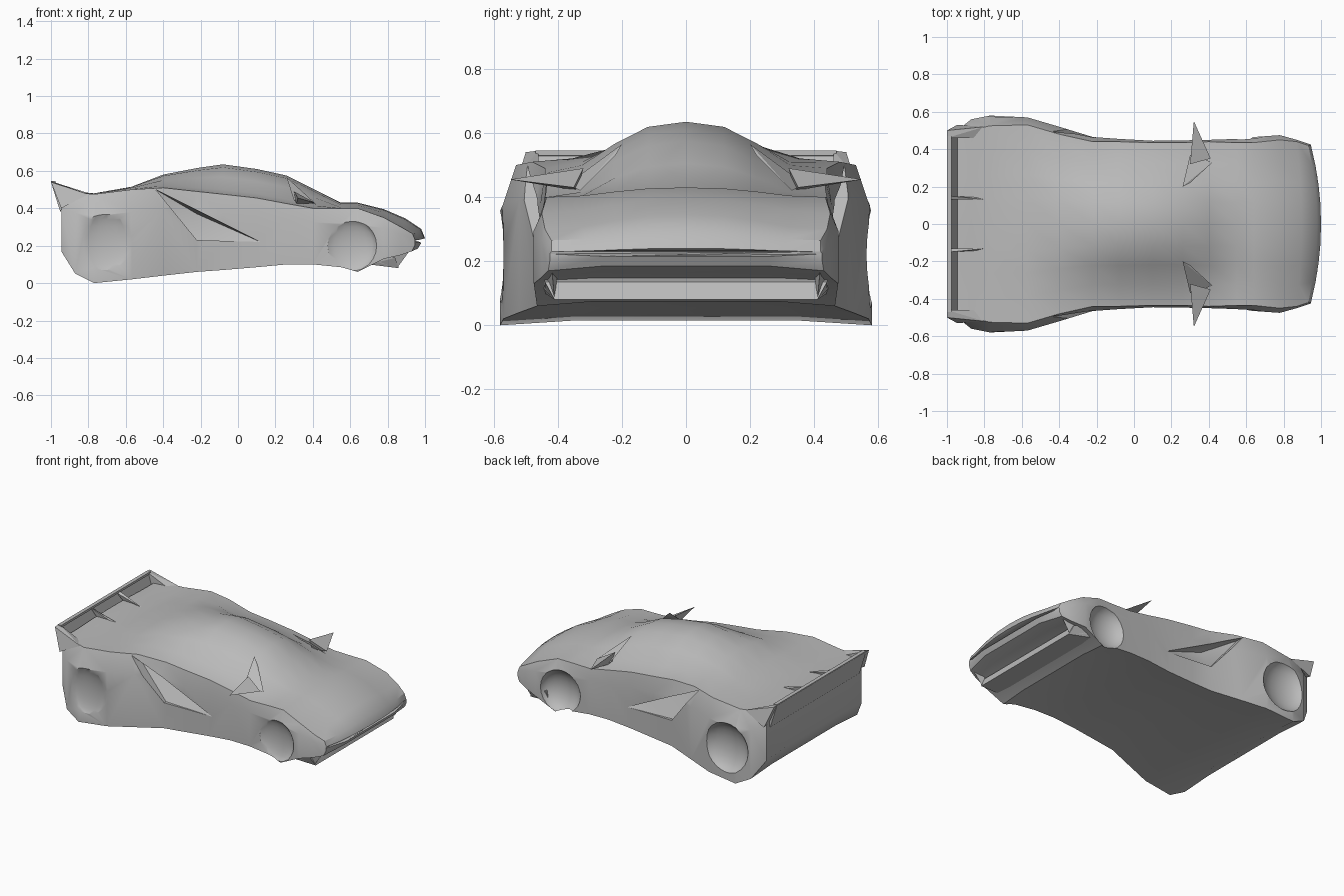
import bpy, bmesh
from mathutils import Vector

if "Cube" in bpy.data.objects:
    bpy.data.objects.remove(bpy.data.objects["Cube"])

grey = bpy.data.materials.new("body grey")
grey.use_nodes = True
colour = (0.5, 0.5, 0.5, 1)
grey.diffuse_color = colour
grey.node_tree.nodes["Principled BSDF"].inputs["Base Color"].default_value = colour


def add_object(name, bm):
    bmesh.ops.recalc_face_normals(bm, faces=bm.faces)
    mesh = bpy.data.meshes.new(name)
    bm.to_mesh(mesh)
    bm.free()
    mesh.materials.append(grey)
    obj = bpy.data.objects.new(name, mesh)
    bpy.context.collection.objects.link(obj)
    return obj


def hull(name, points):
    bm = bmesh.new()
    for p in points:
        bm.verts.new(p)
    found = bmesh.ops.convex_hull(bm, input=bm.verts)
    loose = [v for v in bm.verts if not v.link_faces]
    bmesh.ops.delete(bm, geom=loose, context="VERTS")
    return add_object(name, bm)


def select(obj):
    bpy.ops.object.select_all(action="DESELECT")
    obj.select_set(True)
    bpy.context.view_layer.objects.active = obj


def cut(target, cutter):
    cutter.hide_render = True
    mod = target.modifiers.new("cut", "BOOLEAN")
    mod.operation = "DIFFERENCE"
    mod.solver = "EXACT"
    mod.object = cutter
    select(target)
    bpy.ops.object.modifier_apply(modifier=mod.name)
    bpy.data.objects.remove(cutter)


# Body stations, tail to nose: x, floor z, half width, shoulder half width, shoulder z, top z
stations = [
    (-.945, .17, .50, .47, .48, .49),
    (-.87, .05, .56, .50, .485, .49),
    (-.77, .00, .58, .525, .475, .48),
    (-.57, .02, .57, .53, .50, .515),
    (-.40, .04, .52, .48, .51, .58),
    (-.22, .06, .465, .44, .49, .615),
    (-.08, .07, .455, .44, .475, .635),
    (.10, .085, .445, .435, .455, .61),
    (.26, .10, .447, .435, .425, .575),
    (.40, .10, .45, .44, .40, .505),
    (.55, .085, .455, .435, .40, .43),
    (.64, .06, .465, .435, .40, .43),
    (.78, .13, .475, .45, .35, .395),
    (.87, .15, .45, .44, .30, .345),
    (.93, .17, .43, .42, .265, .29),
    (.945, .20, .425, .42, .23, .24),
]


def section(x, floor, w, ws, zs, zt):
    half = [(w * .6, floor + .015), (w, floor), (w, floor + .75 * (zs - floor)), (ws, zs)]
    half += [(ws * a, zs + b * (zt - zs)) for a, b in ((.74, .15), (.5, .58), (.27, .9))]
    ring = half + [(0, zt)] + [(-y, z) for y, z in reversed(half)]
    # The nose bows forward towards the middle
    bow = .055 * max(0, (x - .8) / .145)
    return [(x + bow * (1 - (y / w) ** 2), y, z) for y, z in ring]


bm = bmesh.new()
rings = [[bm.verts.new(p) for p in section(*s)] for s in stations]
for a, b in zip(rings, rings[1:]):
    for i in range(len(a)):
        j = (i + 1) % len(a)
        bm.faces.new((a[i], a[j], b[j], b[i]))
for end in (rings[0], rings[-1]):
    bm.faces.new(end)
bmesh.ops.triangulate(bm, faces=[f for f in bm.faces if len(f.verts) > 4])
body = add_object("car_body", bm)

# Side intakes: triangular pockets that deepen to a point
intake = [(-.44, .50), (.12, .22), (-.22, .23)]
for side in (1, -1):
    points = [(x, side * y, z) for x, z in intake for y in (.445, .7)]
    points.append((-.22, side * .37, .37))
    cut(body, hull("intake_cutter", points))

# Hollow wheel arches: shallow bowls in each flank
for x, y, z, r in ((-.70, .60, .22, .17), (.60, .48, .20, .145)):
    for side, depth in ((1, .09), (-1, .05)):
        bm = bmesh.new()
        bmesh.ops.create_uvsphere(bm, u_segments=20, v_segments=12, radius=1)
        bmesh.ops.scale(bm, vec=Vector((r, depth, r)), verts=bm.verts)
        bmesh.ops.translate(bm, vec=Vector((x, side * y, z)), verts=bm.verts)
        cut(body, add_object("arch_cutter", bm))

select(body)
bpy.ops.object.shade_smooth_by_angle(angle=.6)

# Front lip below the nose, with raised corners
hull("front_lip", [(x, s * y, z) for s in (1, -1) for x, y, z in
                   ((.70, .44, .10), (.86, .41, .08), (.84, .44, .135), (.72, .45, .17))])
for side, word in ((1, "left"), (-1, "right")):
    hull(word + "_lip_corner", [(x, side * y, z) for x, y, z in
                                ((.80, .46, .26), (.72, .45, .12), (.85, .41, .08),
                                 (.93, .42, .19), (.84, .40, .17))])
    # Door mirrors: thin spikes pointing outwards
    hull(word + "_mirror", [(x, side * y, z) for x, y, z in
                            ((.30, .32, .49), (.41, .35, .43), (.32, .55, .455), (.31, .34, .42))])
    # Window pillar blades
    hull(word + "_pillar", [(x, side * y, z) for x, y, z in
                            ((.26, .20, .565), (.30, .37, .44), (.42, .33, .42), (.30, .22, .53))])
    # Spoiler end plates and inner struts
    hull(word + "_spoiler_end", [(x, side * y, z) for x, y, z in
                                 ((-1, .46, .545), (-1, .50, .54), (-.945, .53, .40),
                                  (-.945, .46, .42), (-.80, .52, .475), (-.86, .46, .485))])
    hull(word + "_spoiler_strut", [(x, side * y, z) for x, y, z in
                                   ((-.985, .15, .54), (-.985, .13, .53), (-.94, .14, .48),
                                    (-.79, .13, .478), (-.80, .14, .47))])

# Spoiler bar and the sloping panel that carries it
hull("spoiler_bar", [(x, s * .47, z) for s in (1, -1) for x, z in
                     ((-1, .545), (-.975, .545), (-.975, .53), (-.995, .525))])
hull("rear_panel", [(x, s * .47, z) for s in (1, -1) for x, z in
                    ((-1, .54), (-.985, .54), (-.94, .40), (-.95, .38))])
